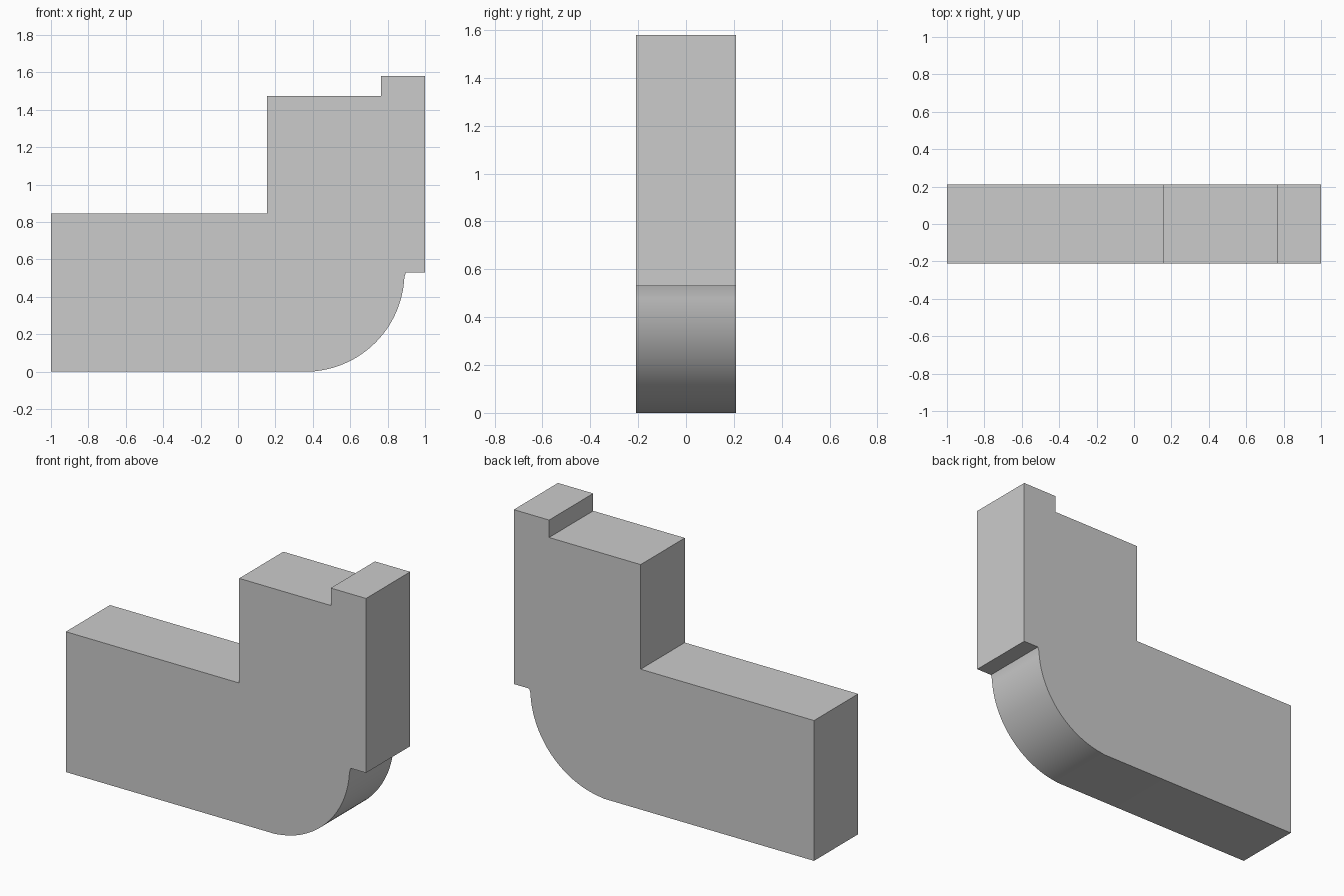
import bpy, bmesh, math

cube = bpy.data.objects.get("Cube")
if cube:
    bpy.data.objects.remove(cube, do_unlink=True)

HALF_DEPTH = 0.21
BEND_RADIUS, BEND_X, STEPS = 0.53, 0.36, 32

# Plain grey material
grey = bpy.data.materials.new("light_grey")
grey.use_nodes = True
colour = (0.6, 0.6, 0.6, 1)
grey.diffuse_color = colour
grey.node_tree.nodes["Principled BSDF"].inputs["Base Color"].default_value = colour

# Side profile: flat base, rounded outer bend, then the lipped upright and lower arm
profile = [(-1, 0)]
for i in range(STEPS + 1):
    a = math.radians(-86 + 83 * i / STEPS)
    profile.append((BEND_X + BEND_RADIUS * math.cos(a),
                    BEND_RADIUS + BEND_RADIUS * math.sin(a)))
profile[1] = (profile[1][0], 0)
profile += [(0.897, 0.53), (1, 0.53), (1, 1.58), (0.765, 1.58),
            (0.765, 1.475), (0.155, 1.475), (0.155, 0.845), (-1, 0.845)]

# Extrude the profile through the depth
bm = bmesh.new()
face = bm.faces.new([bm.verts.new((x, -HALF_DEPTH, z)) for x, z in profile])
extruded = bmesh.ops.extrude_face_region(bm, geom=[face], use_keep_orig=True)
moved = [g for g in extruded["geom"] if isinstance(g, bmesh.types.BMVert)]
bmesh.ops.translate(bm, verts=moved, vec=(0, 2 * HALF_DEPTH, 0))
bmesh.ops.recalc_face_normals(bm, faces=bm.faces)
mesh = bpy.data.meshes.new("elbow_block")
bm.to_mesh(mesh)
bm.free()
mesh.materials.append(grey)

# Smooth bend with sharp outer edges
block = bpy.data.objects.new("elbow_block", mesh)
bpy.context.collection.objects.link(block)
bpy.ops.object.select_all(action="DESELECT")
block.select_set(True)
bpy.context.view_layer.objects.active = block
bpy.ops.object.shade_smooth_by_angle(angle=math.radians(20))
